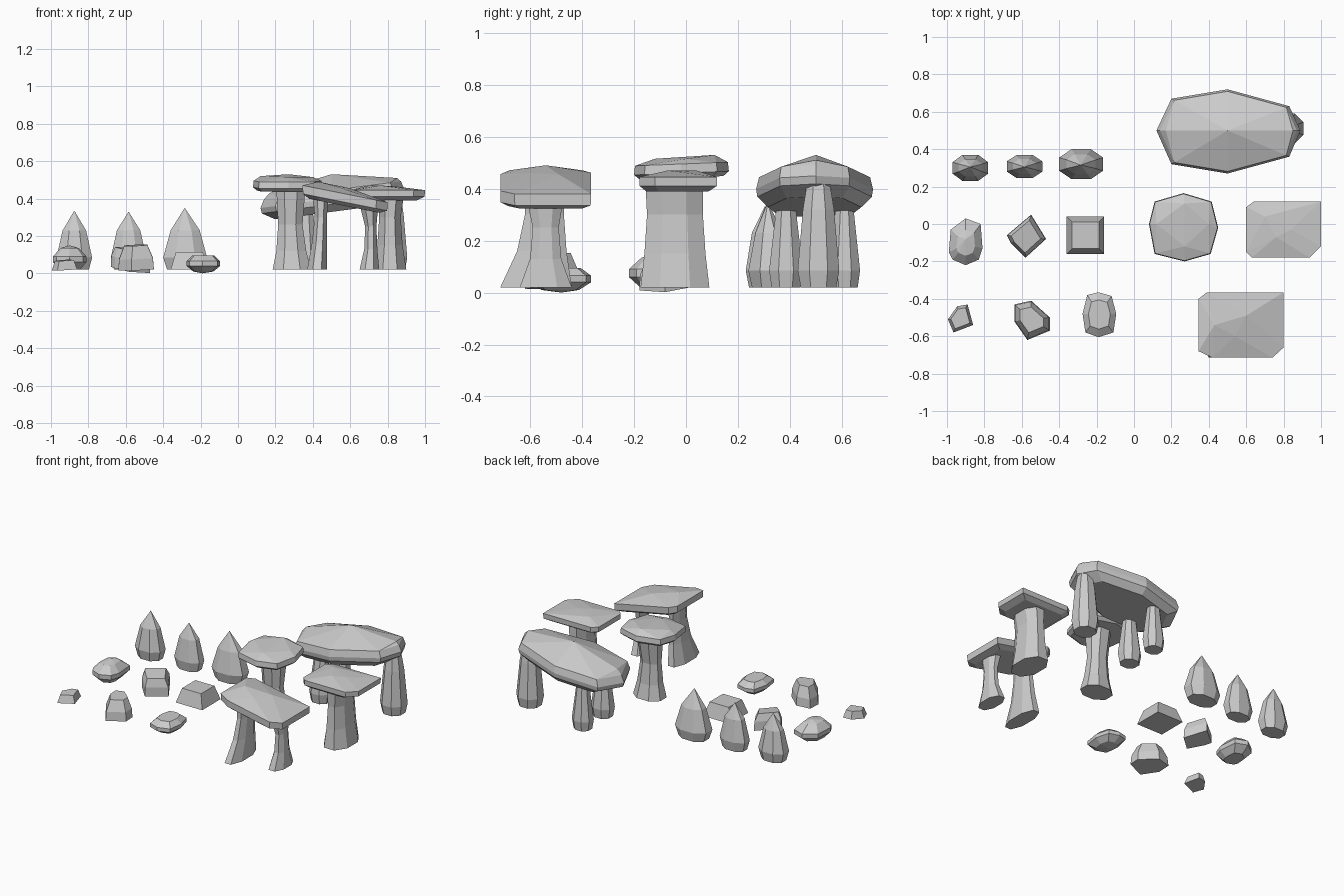
import bpy, bmesh
from mathutils import Vector


def finish(name, bm):
    bmesh.ops.recalc_face_normals(bm, faces=bm.faces)
    me = bpy.data.meshes.new(name)
    bm.to_mesh(me)
    bm.free()
    ob = bpy.data.objects.new(name, me)
    bpy.context.collection.objects.link(ob)
    return ob


def hull(name, pts):
    """Faceted convex stone around a set of points."""
    bm = bmesh.new()
    for p in pts:
        bm.verts.new(p)
    res = bmesh.ops.convex_hull(bm, input=bm.verts)
    loose = [v for v in bm.verts if not v.link_faces]
    bmesh.ops.delete(bm, geom=loose, context='VERTS')
    bmesh.ops.dissolve_limit(bm, angle_limit=0.03, verts=bm.verts, edges=bm.edges)
    return finish(name, bm)


def stone(name, outline, levels, slope=(0, 0), peaks=()):
    """Plan outline stacked at (z, scale) levels, tilted by slope, plus extra peaks."""
    n = len(outline)
    cx = sum(p[0] for p in outline) / n
    cy = sum(p[1] for p in outline) / n
    pts = []
    for z, s in levels:
        for x, y in outline:
            dx, dy = (x - cx) * s, (y - cy) * s
            pts.append((cx + dx, cy + dy, z + slope[0] * dx + slope[1] * dy))
    return hull(name, pts + list(peaks))


def octagon(x0, x1, y0, y1, c=0.28):
    a, b = (x1 - x0) * c, (y1 - y0) * c
    return [(x0 + a, y0), (x1 - a, y0), (x1, y0 + b), (x1, y1 - b),
            (x1 - a, y1), (x0 + a, y1), (x0, y1 - b), (x0, y0 + b)]


def leg(name, sections):
    """Loft chamfered sections (z, x0, x1, y0, y1), so legs may narrow in the middle."""
    bm = bmesh.new()
    rings = [[bm.verts.new((x, y, z)) for x, y in octagon(x0, x1, y0, y1)]
             for z, x0, x1, y0, y1 in sections]
    for a, b in zip(rings, rings[1:]):
        for i in range(8):
            j = (i + 1) % 8
            bm.faces.new((a[i], a[j], b[j], b[i]))
    bm.faces.new(rings[0])
    bm.faces.new(rings[-1])
    return finish(name, bm)


# Row of pointed standing stones
for i, (x0, x1, y0, y1, px, py, h) in enumerate([
        (-0.97, -0.78, 0.23, 0.37, -0.875, 0.305, 0.335),
        (-0.68, -0.49, 0.245, 0.37, -0.585, 0.305, 0.33),
        (-0.40, -0.165, 0.24, 0.40, -0.285, 0.315, 0.35)]):
    stone(f"standing_stone_{i + 1}", octagon(x0, x1, y0, y1),
          [(0.02, 0.82), (0.085, 1.0), (0.23, 0.66)], peaks=[(px, py, h)])

# Two rounded boulders, widest at mid height
stone("boulder_left", [(-.99, -.15), (-.98, -.03), (-.9, .03), (-.82, 0), (-.81, -.13),
                       (-.83, -.19), (-.9, -.22), (-.97, -.19)],
      [(0.02, 0.6), (0.06, 1), (0.09, 1), (0.135, 0.55)], peaks=[(-.9, -.08, .15)])
stone("boulder_right", [(-.275, -.48), (-.25, -.38), (-.19, -.365), (-.12, -.385),
                        (-.095, -.48), (-.11, -.58), (-.19, -.605), (-.26, -.58)],
      [(0.01, 0.6), (0.04, 1), (0.065, 1), (0.095, 0.65)], peaks=[(-.19, -.48, 0)])

# Broken flat-bottomed blocks
stone("wedge_block", [(-.68, -.06), (-.55, .05), (-.47, -.08), (-.58, -.18), (-.66, -.1)],
      [(0.02, 1), (0.08, .97), (0.13, 0.75)], slope=(-0.15, 0.1))
stone("square_block", [(-.36, -.16), (-.16, -.16), (-.16, .04), (-.36, .04)],
      [(0.02, 1), (0.115, 0.72)])
stone("small_block", [(-.995, -.51), (-.945, -.44), (-.89, -.43), (-.86, -.54), (-.965, -.58)],
      [(0.02, 1), (0.07, 0.75)], slope=(0.05, 0.05))
stone("tall_block", [(-.64, -.43), (-.55, -.41), (-.45, -.5), (-.45, -.57), (-.57, -.62), (-.64, -.52)],
      [(0.02, 1), (0.08, 0.95), (0.15, 0.65)], slope=(0.05, 0.05))

# Back dolmen: long ridged capstone on three bulging legs
stone("back_capstone", [(.12, .5), (.2, .67), (.5, .72), (.83, .63), (.89, .5), (.83, .36),
                        (.5, .27), (.2, .32)],
      [(0.33, 0.8), (0.37, 0.98), (0.40, 1), (0.445, 0.95)], slope=(0.13, 0),
      peaks=[(.17, .5, .43), (.5, .5, .53), (.85, .5, .51)])
for i, (x0, x1, y0, y1, h) in enumerate([(.745, .905, .43, .59, .42),
                                         (.29, .43, .32, .45, .34),
                                         (.29, .42, .55, .67, .34)]):
    stone(f"back_leg_{i + 1}", octagon(x0, x1, y0, y1),
          [(0.02, 0.85), (0.085, 1), (h - 0.1, 0.75), (h, 0.55)])

# Middle dolmen: tilted octagonal capstone on one waisted leg
stone("middle_capstone", [(.08, 0), (.11, .12), (.265, .165), (.415, .12), (.45, -.02),
                          (.41, -.16), (.27, -.2), (.11, -.16)],
      [(0.442, 0.88), (0.46, 1), (0.495, 0.98)], slope=(0, 0.04),
      peaks=[(.12, 0, .52), (.27, .11, .53), (.40, 0, .515), (.27, -.12, .515)])
leg("middle_leg", [(0.02, .185, .39, -.10, .06), (0.12, .205, .365, -.08, .04),
                   (0.26, .215, .345, -.07, .03), (0.45, .205, .36, -.09, .06)])

# Right dolmen: flat slab on one wide leg
stone("right_capstone", [(.60, -.15), (.60, .09), (.64, .12), (1, .12), (1, -.12), (.94, -.18), (.63, -.18)],
      [(0.39, 0.8), (0.41, .99), (0.445, 1)],
      peaks=[(.70, .04, .47), (.84, -.03, .465), (.76, -.07, .47)])
leg("right_leg", [(0.02, .725, .90, -.175, .09), (0.15, .745, .88, -.16, .075),
                  (0.30, .755, .87, -.15, .065), (0.40, .745, .885, -.155, .065)])

# Front dolmen: sloping slab on two flared legs
stone("front_capstone", [(.345, -.68), (.345, -.40), (.39, -.365), (.80, -.365), (.80, -.66),
                         (.74, -.715), (.42, -.715)],
      [(0.365, 0.82), (0.385, .99), (0.43, 1)], slope=(-0.2, 0),
      peaks=[(.43, -.54, .49), (.60, -.49, .455), (.54, -.60, .46)])
leg("front_leg_left", [(0.02, .37, .475, -.715, -.44), (0.16, .395, .475, -.65, -.46),
                       (0.30, .41, .475, -.62, -.47), (0.42, .40, .485, -.62, -.465)])
leg("front_leg_right", [(0.02, .65, .755, -.64, -.44), (0.13, .675, .745, -.60, -.48),
                        (0.25, .68, .74, -.59, -.49), (0.37, .65, .75, -.615, -.47)])
